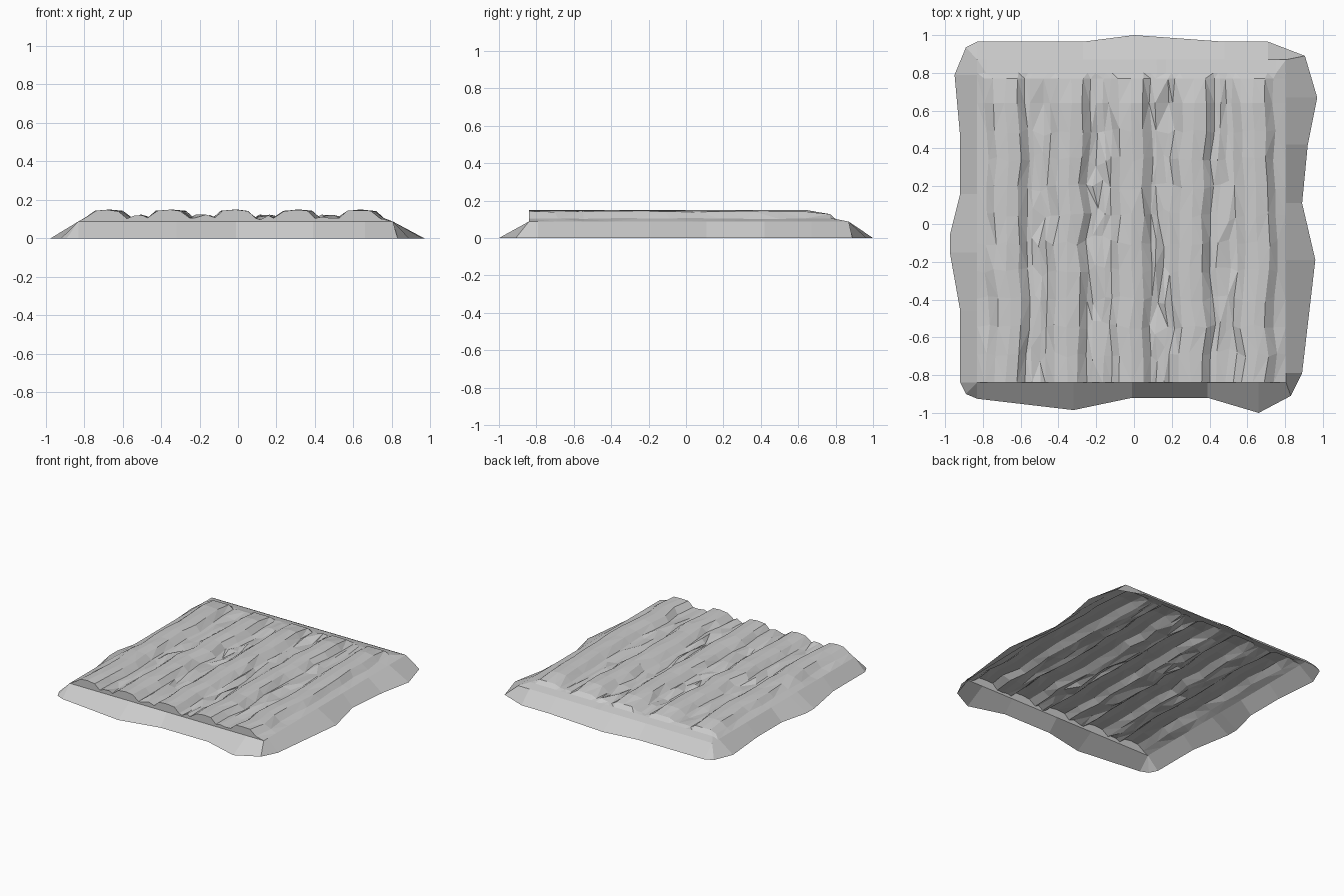
import bpy, bmesh, random

if "Cube" in bpy.data.objects:
    bpy.data.objects.remove(bpy.data.objects["Cube"])

random.seed(4)
X0, X1, Y0, Y1 = -0.83, 0.805, -0.84, 0.87   # rim of the bed
RIM = 0.088


def make_object(name, bm):
    bmesh.ops.remove_doubles(bm, verts=bm.verts[:], dist=0.0005)
    mesh = bpy.data.meshes.new(name)
    bm.to_mesh(mesh)
    bm.free()
    obj = bpy.data.objects.new(name, mesh)
    bpy.context.collection.objects.link(obj)
    return obj


def jitter(a):
    return random.uniform(-a, a)


# Ploughed soil: (x, height, is_valley) profile with five rounded furrow ridges
ridges = [-0.67, -0.345, -0.01, 0.31, 0.645]
profile = [(X0, RIM, False)]
for i, c in enumerate(ridges):
    profile += [(c - 0.11, 0.108, False), (c - 0.065, 0.142, False),
                (c, 0.149, False), (c + 0.06, 0.142, False), (c + 0.105, 0.105, False)]
    if i < 4:
        mid = (c + ridges[i + 1]) / 2
        profile += [(mid - 0.03, 0.108, True), (mid + 0.02, 0.11, True)]
profile.append((X1, RIM, False))
last = len(profile) - 1

rows = [Y0 + 0.148 * i for i in range(11)] + [0.77, 0.80, Y1]
caps = {0.77: 0.128, 0.80: 0.102, Y1: 0.086}  # ridges taper off at the back

bm = bmesh.new()
grid = []
for j, y in enumerate(rows):
    shift = [jitter(0.014) for _ in ridges]
    line = []
    for i, (x, z, valley) in enumerate(profile):
        if 0 < i < last:
            if y != Y1:
                near = min(range(5), key=lambda k: abs(ridges[k] - x))
                x += shift[near] + jitter(0.006)
            if valley:
                z += jitter(0.016)
            else:
                z += jitter(0.003)
            z = min(z, caps.get(y, 0.15))
        yy = y
        if 0 < i < last and 0 < j < 10:
            yy += jitter(0.04 if valley else 0.015)
        line.append(bm.verts.new((x, yy, z)))
    grid.append(line)

for j in range(len(rows) - 1):
    for i in range(last):
        bm.faces.new((grid[j][i], grid[j][i + 1], grid[j + 1][i + 1], grid[j + 1][i]))

# Cut front end of the ridges
foot = [bm.verts.new((v.co.x, Y0, RIM)) for v in grid[0]]
for i in range(last):
    bm.faces.new((foot[i], foot[i + 1], grid[0][i + 1], grid[0][i]))
bmesh.ops.triangulate(bm, faces=bm.faces[:])
make_object("ploughed_soil", bm)

# Sloping earth border: irregular ground outline rising to the rim (open below)
outline = [(-0.92, -0.84), (-0.89, -0.90), (-0.83, -0.925), (-0.32, -0.985),
           (-0.01, -0.92), (0.39, -0.92), (0.66, -1.0), (0.83, -0.91),
           (0.89, -0.79), (0.96, -0.19), (0.89, 0.11), (0.92, 0.42),
           (0.97, 0.67), (0.905, 0.89), (0.71, 0.965), (0.48, 0.965),
           (0.0, 1.0), (-0.27, 0.965), (-0.83, 0.965), (-0.89, 0.935),
           (-0.95, 0.79), (-0.92, 0.46), (-0.92, 0.16), (-0.975, -0.06),
           (-0.975, -0.15), (-0.92, -0.46)]
bm = bmesh.new()
low = [bm.verts.new((x, y, 0)) for x, y in outline]
top = [bm.verts.new((min(max(x, X0), X1), min(max(y, Y0), Y1), RIM)) for x, y in outline]
for i in range(len(outline)):
    k = (i + 1) % len(outline)
    bm.faces.new((low[i], low[k], top[k], top[i]))
make_object("earth_border", bm)
